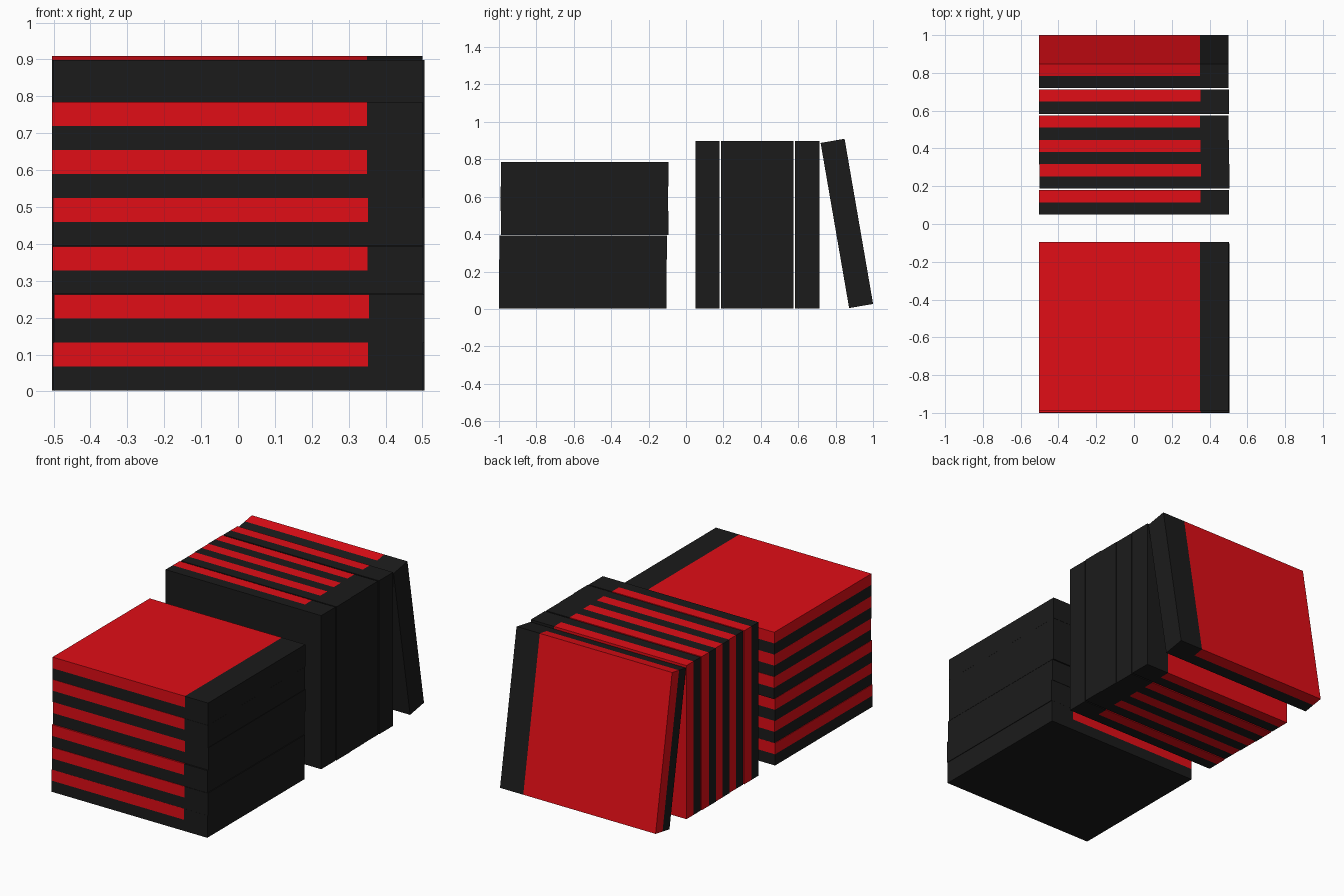
import bpy
from math import radians
from mathutils import Matrix

if "Cube" in bpy.data.objects:
    bpy.data.objects.remove(bpy.data.objects["Cube"])

W, L, T = 1.004, 0.896, 0.13   # case width (x), length (y), thickness (z)
SPINE = 0.15                   # width of the full-height spine


def material(name, rgb):
    m = bpy.data.materials.new(name)
    m.diffuse_color = (*rgb, 1)
    m.use_nodes = True
    m.node_tree.nodes["Principled BSDF"].inputs["Base Color"].default_value = m.diffuse_color
    return m


BLACK = material("black", (0.011, 0.011, 0.011))
RED = material("red", (0.75, 0.004, 0.008))


def prism(name, profile, mat):
    """Extrude an x-z profile along y, centred on the origin."""
    n = len(profile)
    verts = [(x, y, z) for y in (-L / 2, L / 2) for x, z in profile]
    faces = [tuple(range(n)), tuple(reversed(range(n, 2 * n)))]
    faces += [(i, i + n, (i + 1) % n + n, (i + 1) % n) for i in range(n)]
    me = bpy.data.meshes.new(name)
    me.from_pydata(verts, [], faces)
    me.materials.append(mat)
    return me


# L-shaped black base with spine, and the red block sitting in it
a, b, s, h = -W / 2, W / 2, W / 2 - SPINE, T / 2
base = prism("case_base", [(a, -h), (b, -h), (b, h), (s, h), (s, 0), (a, 0)], BLACK)
cover = prism("case_cover", [(a, 0), (s, 0), (s, h), (a, h)], RED)


def place_case(label, x, y, z, tilt=0):
    mat = Matrix.Translation((x, y, z)) @ Matrix.Rotation(radians(tilt), 4, 'X')
    for part, me in (("base", base), ("cover", cover)):
        ob = bpy.data.objects.new(f"{label}_{part}", me)
        ob.matrix_world = mat
        bpy.context.collection.objects.link(ob)


# Flat stack at the front
stack = [(0, -0.552), (0.003, -0.552), (-0.001, -0.550),
         (0, -0.542), (-0.002, -0.543), (-0.002, -0.542)]
for i, (x, y) in enumerate(stack):
    place_case(f"stacked_case_{i + 1}", x, y, 0.068 + 0.1303 * i)

# Upright row at the back
row = [(0, 0.115), (0.003, 0.252), (0, 0.380), (-0.002, 0.510), (0, 0.648)]
for i, (x, y) in enumerate(row):
    place_case(f"upright_case_{i + 1}", x, y, L / 2 + 0.002, -90)

# Last case leaning against the row
place_case("leaning_case", -0.002, 0.860, 0.457, -80.2)
